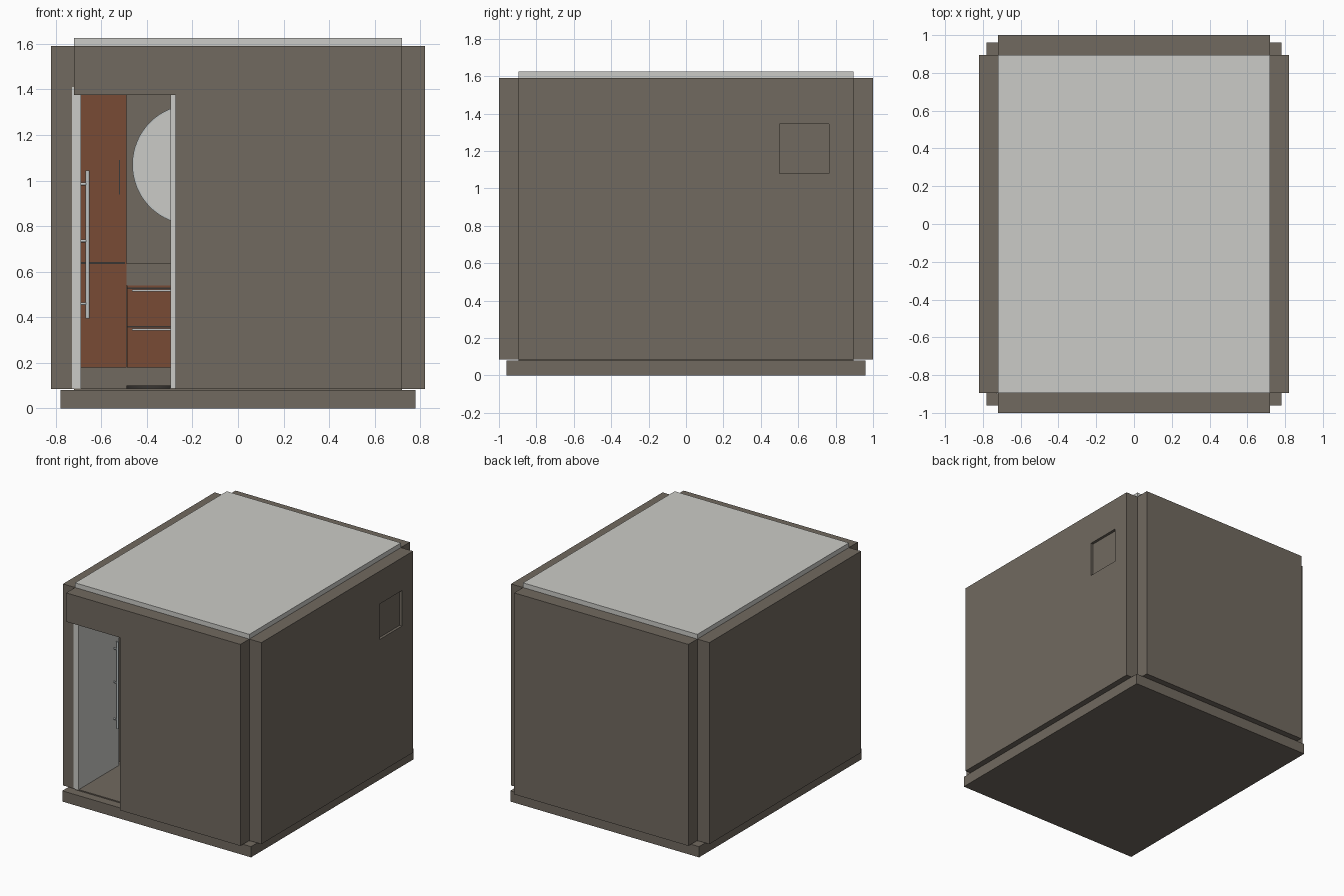
import bpy, bmesh, math

if "Cube" in bpy.data.objects:
    bpy.data.objects.remove(bpy.data.objects["Cube"])


def material(name, rgb):
    m = bpy.data.materials.new(name)
    m.diffuse_color = (*rgb, 1)
    m.use_nodes = True
    m.node_tree.nodes["Principled BSDF"].inputs["Base Color"].default_value = m.diffuse_color
    return m


TAUPE = material("taupe panel", (0.165, 0.142, 0.115))
LIGHT = material("light grey", (0.60, 0.60, 0.57))
WOOD = material("red brown wood", (0.19, 0.07, 0.036))
STEEL = material("steel", (0.52, 0.55, 0.55))
DARK = material("dark gap", (0.04, 0.036, 0.032))


def finish(name, bm, mat):
    bmesh.ops.recalc_face_normals(bm, faces=bm.faces[:])
    me = bpy.data.meshes.new(name)
    bm.to_mesh(me)
    bm.free()
    me.materials.append(mat)
    ob = bpy.data.objects.new(name, me)
    bpy.context.collection.objects.link(ob)
    return ob


def box(name, x, y, z, mat):
    """Box from its (low, high) limits on each axis."""
    bm = bmesh.new()
    bmesh.ops.create_cube(bm, size=1)
    for v in bm.verts:
        for i, (lo, hi) in enumerate((x, y, z)):
            v.co[i] = lo if v.co[i] < 0 else hi
    return finish(name, bm, mat)


def cylinder(name, centre, radius, length, mat, axis="Z", sides=16):
    bpy.ops.mesh.primitive_cylinder_add(vertices=sides, radius=radius, depth=length, location=centre)
    ob = bpy.context.object
    ob.name = name
    if axis == "X":
        ob.rotation_euler.y = math.pi / 2
    elif axis == "Y":
        ob.rotation_euler.x = math.pi / 2
    ob.data.materials.append(mat)
    bpy.ops.object.shade_smooth_by_angle()
    return ob


XI, XO = 0.72, 0.82      # inner and outer faces of the side walls
YI, YO = 0.895, 1.0      # inner and outer faces of the end walls
Z0, Z1 = 0.085, 1.59     # wall bottom and top

# Shell: base, floor, walls with open corner notches, roof
box("base", (-0.78, 0.78), (-0.96, 0.96), (0, 0.08), TAUPE)
box("floor", (-XI, XI), (-YI, YI), (0.075, 0.088), TAUPE)
box("left_wall", (-XO, -XI), (-YI, YI), (Z0, Z1), TAUPE)
right_wall = box("right_wall", (XI, XO), (-YI, YI), (Z0, Z1), TAUPE)
box("back_wall", (-XI, XI), (YI, YO), (Z0, Z1), TAUPE)
box("roof", (-XI, XI), (-YI, YI), (1.48, 1.625), LIGHT)

# Front wall: L-shaped profile leaving the doorway at the left
profile = [(-0.275, Z0), (XI, Z0), (XI, Z1), (-XI, Z1), (-XI, 1.375), (-0.275, 1.375)]
bm = bmesh.new()
face = bm.faces.new([bm.verts.new((x, -YO, z)) for x, z in profile])
ext = bmesh.ops.extrude_face_region(bm, geom=[face])
for v in ext["geom"]:
    if isinstance(v, bmesh.types.BMVert):
        v.co.y = -YI
finish("front_wall", bm, TAUPE)

# Shallow square service recess in the right wall
cutter = box("recess_cutter", (0.80, 0.9), (0.5, 0.765), (1.08, 1.345), TAUPE)
cutter.hide_render = True
cutter.hide_viewport = True
cut = right_wall.modifiers.new("recess", "BOOLEAN")
cut.operation = "DIFFERENCE"
cut.solver = "EXACT"
cut.object = cutter

# Open door leaf against the left wall, and the right door jamb
box("door", (-0.728, -0.69), (-0.9, -0.42), (0.088, 1.41), LIGHT)
box("door_jamb", (-0.297, -0.274), (-0.91, -0.86), (0.088, 1.41), LIGHT)
cylinder("door_handle", (-0.66, -0.48, 0.72), 0.009, 0.65, STEEL)
for z in (0.46, 0.735, 0.985):
    cylinder("handle_bracket", (-0.675, -0.48, z), 0.006, 0.04, STEEL, "X")

# Tall wooden cabinet with a door split and a slim handle
FY = 0.5
box("tall_cabinet", (-0.715, -0.49), (FY, YI), (0.18, 1.42), WOOD)
box("cabinet_split", (-0.715, -0.495), (FY - 0.003, FY), (0.635, 0.642), DARK)
box("cabinet_handle", (-0.523, -0.517), (FY - 0.015, FY), (0.94, 1.09), STEEL)

# Wash stand: wooden drawers under a thick counter
box("wash_stand", (-0.487, 0.09), (FY, YI), (0.18, 0.54), WOOD)
box("counter", (-0.49, 0.09), (FY, YI), (0.54, 0.637), TAUPE)
for z in (0.525, 0.355):
    box("drawer_gap", (-0.485, 0.085), (FY - 0.003, FY), (z, z + 0.006), DARK)
    box("drawer_pull", (-0.465, 0.065), (FY - 0.014, FY), (z - 0.012, z - 0.004), STEEL)

# Round mirror on the back wall
cylinder("mirror_rim", (-0.2, 0.885, 1.07), 0.264, 0.02, STEEL, "Y", 64)
cylinder("mirror", (-0.2, 0.874, 1.07), 0.257, 0.008, LIGHT, "Y", 64)

# Round floor drain
cylinder("floor_drain", (-0.37, -0.1, 0.094), 0.12, 0.014, DARK, "Z", 32)
